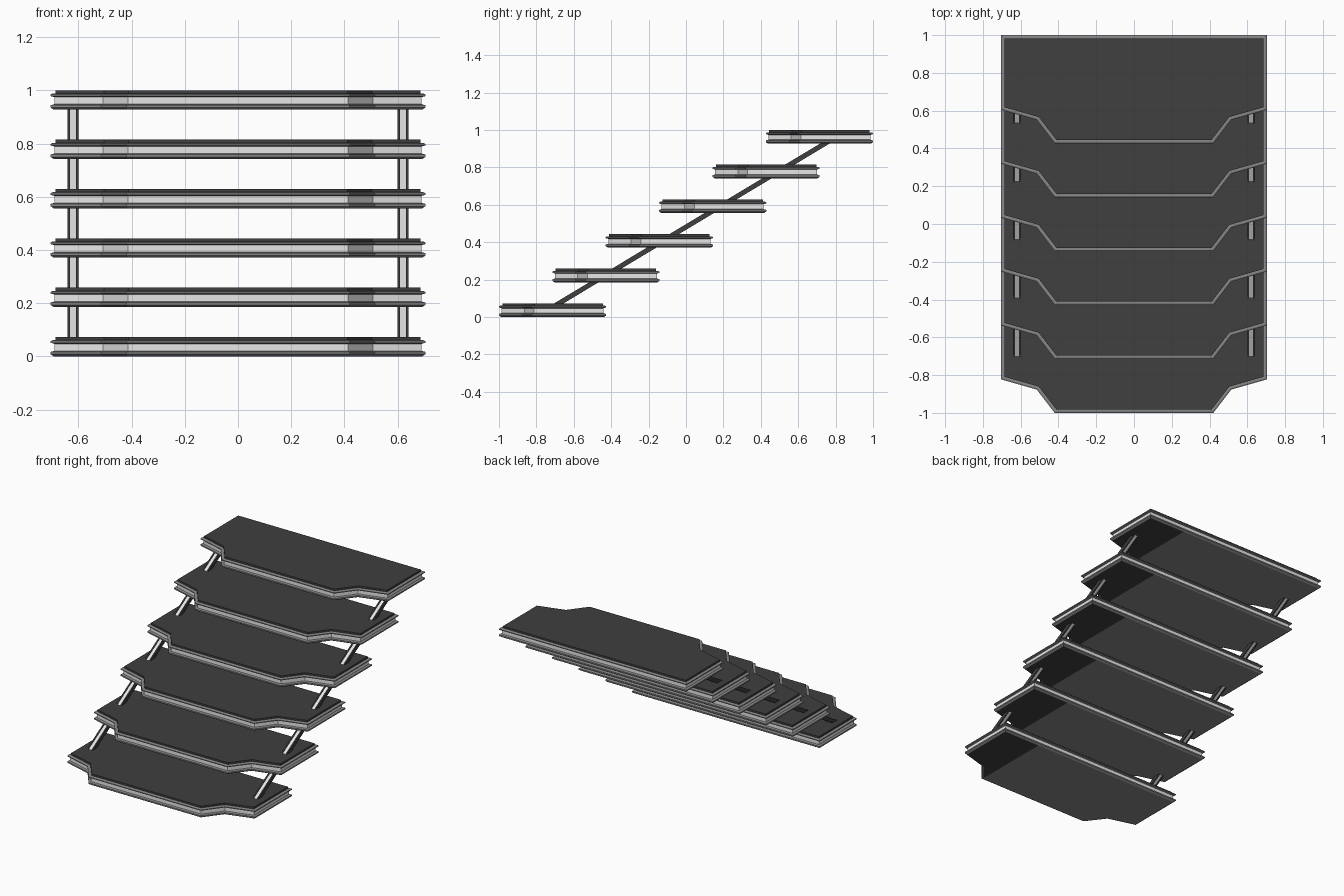
import bpy, bmesh
from mathutils import Vector, Matrix

cube = bpy.data.objects.get("Cube")
if cube:
    bpy.data.objects.remove(cube)


def material(name, value):
    m = bpy.data.materials.new(name)
    m.use_nodes = True
    colour = (value, value, value, 1)
    m.diffuse_color = colour
    m.node_tree.nodes["Principled BSDF"].inputs["Base Color"].default_value = colour
    return m


MATERIALS = [material("dark grey", 0.05), material("mid grey", 0.25),
             material("light grey", 0.8)]
DARK, MID, LIGHT = range(3)

# Tread outline: straight back, stepped front, mirrored across x
STEP_X = 0.42
half = [(STEP_X, -0.2865), (0.515, -0.163), (0.704, -0.109), (0.704, 0.2865)]
OUTLINE = [Vector(p) for p in half] + [Vector((-x, y)) for x, y in reversed(half)]

# Edge profile from the underside up: inset, height, material of the band above
PROFILE = [(0.012, 0.0, MID), (0.0, 0.008, MID), (0.0, 0.017, MID), (0.014, 0.021, LIGHT),
           (0.014, 0.047, MID), (0.0, 0.051, MID), (0.0, 0.057, MID), (0.007, 0.061, MID),
           (0.018, 0.061, DARK), (0.018, 0.073, DARK)]


def inset(points, d):
    """Move every side of a counter-clockwise outline inwards by d."""
    out = []
    for i, p in enumerate(points):
        a = (p - points[i - 1]).normalized()
        b = (points[(i + 1) % len(points)] - p).normalized()
        na, nb = Vector((-a.y, a.x)), Vector((-b.y, b.x))
        out.append(p + (na + nb) * d / (1 + na.dot(nb)))
    return out


def make_object(name, bm):
    bmesh.ops.recalc_face_normals(bm, faces=bm.faces)
    mesh = bpy.data.meshes.new(name)
    bm.to_mesh(mesh)
    bm.free()
    for m in MATERIALS:
        mesh.materials.append(m)
    ob = bpy.data.objects.new(name, mesh)
    bpy.context.collection.objects.link(ob)
    return ob


def tread(name, y, z):
    bm = bmesh.new()
    rings = [[bm.verts.new((p.x, p.y, h)) for p in inset(OUTLINE, d)]
             for d, h, _ in PROFILE]
    n = len(OUTLINE)
    for k in range(len(rings) - 1):
        lo, hi = rings[k], rings[k + 1]
        for i in range(n):
            j = (i + 1) % n
            bm.faces.new((lo[i], lo[j], hi[j], hi[i])).material_index = PROFILE[k][2]
    bm.faces.new(rings[-1])
    # Underside, cut so that the left wing can be darker
    under = bm.faces.new(rings[0][::-1])
    bmesh.ops.bisect_plane(bm, geom=[under, *under.edges, *under.verts],
                           plane_co=(STEP_X, 0, 0), plane_no=(1, 0, 0))
    for f in bm.faces:
        if all(v.co.z < 0.001 for v in f.verts):
            f.material_index = DARK if f.calc_center_median().x > STEP_X else MID
    make_object(name, bm).location = (0, y, z)


def beam(name, x, width, thickness, start, end, index):
    """Box running in the yz plane between two points."""
    a, b = Vector((x, *start)), Vector((x, *end))
    turn = (b - a).to_track_quat('Y', 'Z').to_matrix().to_4x4()
    size = Matrix.Diagonal((width, (b - a).length, thickness, 1))
    bm = bmesh.new()
    bmesh.ops.create_cube(bm, size=1, matrix=Matrix.Translation((a + b) / 2) @ turn @ size)
    for f in bm.faces:
        f.material_index = index
    make_object(name, bm)


# Six treads climbing to the back
for i in range(6):
    tread(f"tread_{i + 1}", -0.7135 + 0.2854 * i, 0.1854 * i)

# Sloping rails: a light core between two dark side plates
START, END = (-0.74, 0.037), (0.78, 0.95)
for side, s in (("left", 1), ("right", -1)):
    beam(f"{side}_rail_core", s * 0.62, 0.022, 0.018, START, END, LIGHT)
    for edge, o in (("outer", 1), ("inner", -1)):
        beam(f"{side}_rail_{edge}_plate", s * (0.62 + o * 0.0155), 0.009, 0.026, START, END, DARK)
